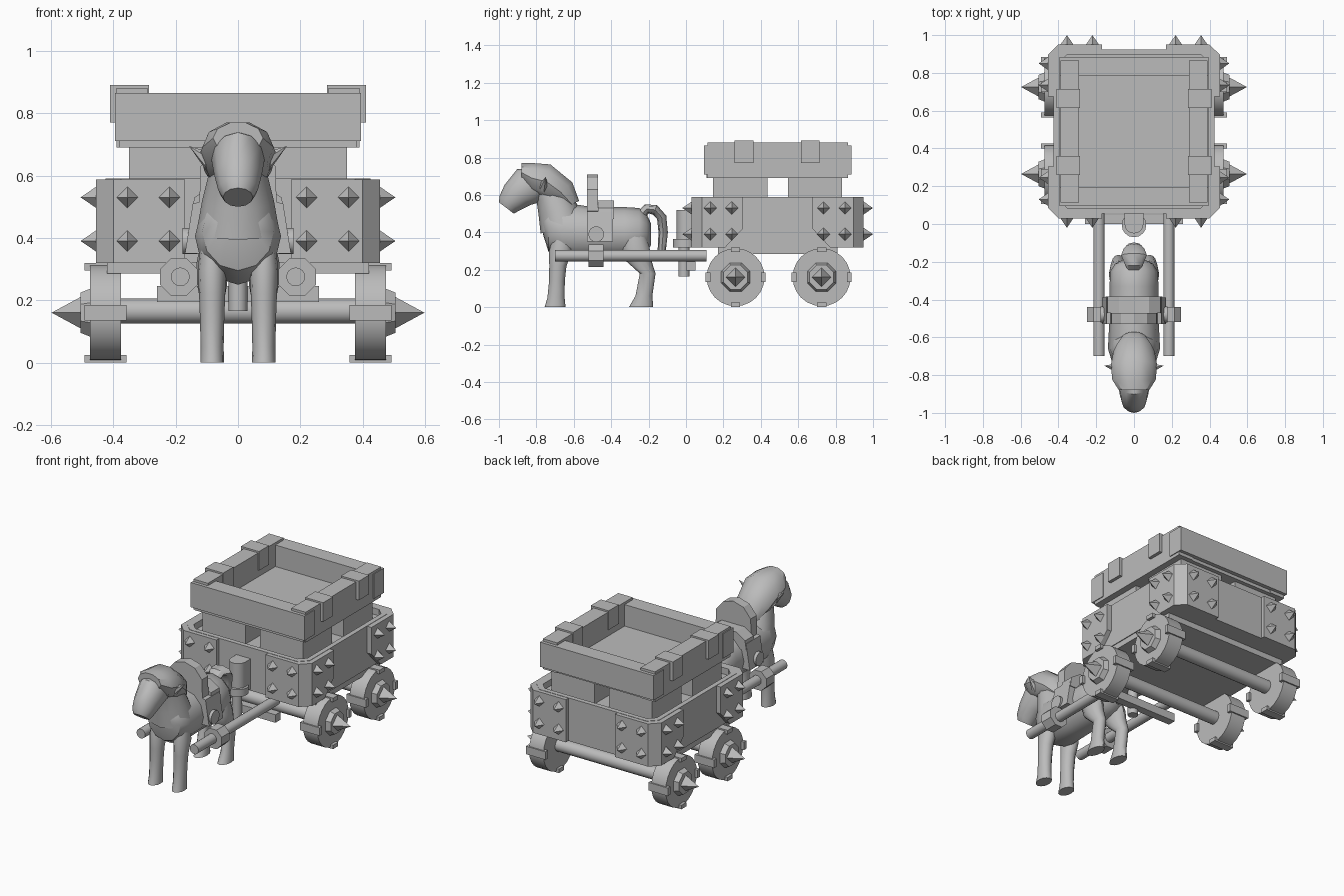
import bpy, bmesh, math
from mathutils import Vector

grey = bpy.data.materials.new("plain_grey")
grey.diffuse_color = (0.5, 0.5, 0.5, 1)


def finish(name, bm, smooth=False):
    bmesh.ops.recalc_face_normals(bm, faces=bm.faces)
    me = bpy.data.meshes.new(name)
    bm.to_mesh(me)
    bm.free()
    me.materials.append(grey)
    ob = bpy.data.objects.new(name, me)
    bpy.context.collection.objects.link(ob)
    if smooth:
        bpy.context.view_layer.objects.active = ob
        bpy.ops.object.select_all(action='DESELECT')
        ob.select_set(True)
        bpy.ops.object.shade_smooth_by_angle(angle=math.radians(40))
    return ob


def prism(name, pts, axis, a, b):
    """Extrude a 2D outline along an axis from a to b."""
    bm = bmesh.new()
    put = {'x': lambda p, t: (t, p[0], p[1]), 'y': lambda p, t: (p[0], t, p[1]),
           'z': lambda p, t: (p[0], p[1], t)}[axis]
    lo = [bm.verts.new(put(p, a)) for p in pts]
    hi = [bm.verts.new(put(p, b)) for p in pts]
    n = len(pts)
    bm.faces.new(lo)
    bm.faces.new(hi)
    for i in range(n):
        bm.faces.new((lo[i], lo[(i + 1) % n], hi[(i + 1) % n], hi[i]))
    return finish(name, bm)


def box(name, x0, x1, y0, y1, z0, z1):
    return prism(name, [(x0, y0), (x1, y0), (x1, y1), (x0, y1)], 'z', z0, z1)


def rod(name, start, end, r1, r2=None, segs=16, turn=0):
    """Cylinder, cone or pyramid between two points."""
    a, b = Vector(start), Vector(end)
    d = (b - a).normalized()
    u = Vector((0, 0, 1)) if abs(d.z) < 0.9 else Vector((0, 1, 0))
    v = d.cross(u)
    r2 = r1 if r2 is None else r2
    bm = bmesh.new()

    def ring(c, r):
        ang = [2 * math.pi * i / segs + turn for i in range(segs)]
        return [bm.verts.new(c + r * (u * math.cos(t) + v * math.sin(t))) for t in ang]
    lo = ring(a, r1)
    bm.faces.new(lo)
    hi = ring(b, r2) if r2 else None
    tip = None if r2 else bm.verts.new(b)
    if hi:
        bm.faces.new(hi)
    for i in range(segs):
        j = (i + 1) % segs
        bm.faces.new((lo[i], lo[j], hi[j], hi[i]) if hi else (lo[i], lo[j], tip))
    return finish(name, bm, segs > 8)


def loft(name, stations, x=0, segs=12):
    """Skin elliptical rings: y, z, half width, half depth, tilt in degrees."""
    bm = bmesh.new()
    rings = []
    for y, z, rx, rv, tilt in stations:
        c, s = math.cos(math.radians(tilt)), math.sin(math.radians(tilt))
        ring = []
        for i in range(segs):
            t = 2 * math.pi * i / segs
            k = rv * math.sin(t)
            ring.append(bm.verts.new((x + rx * math.cos(t), y + k * c, z + k * s)))
        rings.append(ring)
    for r, q in zip(rings, rings[1:]):
        for i in range(segs):
            j = (i + 1) % segs
            bm.faces.new((r[i], r[j], q[j], q[i]))
    bm.faces.new(rings[0])
    bm.faces.new(rings[-1])
    return finish(name, bm, True)


def plan(x, y0, y1, c):
    return [(x - c, y0), (x, y0 + c), (x, y1 - c), (x - c, y1),
            (c - x, y1), (-x, y1 - c), (-x, y0 + c), (c - x, y0)]


# Wagon body: solid base, lower hull and raised rim
prism("wagon_body", plan(0.425, 0.055, 0.925, 0.05), 'z', 0.32, 0.55)
box("lower_hull", -0.42, 0.42, 0.17, 0.81, 0.285, 0.33)
outer, inner = plan(0.425, 0.055, 0.925, 0.05), plan(0.395, 0.085, 0.895, 0.04)
for i in range(8):
    j = (i + 1) % 8
    prism("body_rim", [outer[i], outer[j], inner[j], inner[i]], 'z', 0.54, 0.59)

# Armoured corners with spikes
for sx in (-1, 1):
    for sy in (-1, 1):
        def P(x, d):
            return (sx * x, 0.49 + sy * (0.46 - d))
        path_out = [P(0.17, 0), P(0.40, 0), P(0.455, 0.055), P(0.455, 0.18)]
        path_in = [P(0.17, 0.04), P(0.38, 0.04), P(0.42, 0.075), P(0.42, 0.18)]
        prism("corner_plate", path_out + path_in[::-1], 'z', 0.32, 0.588)
        side = [(0.18, 0.32), (0.275, 0.42), (0.275, 0.588), (0.18, 0.588)]
        prism("corner_plate_wing", [(P(0, d)[1], z) for d, z in side], 'x', sx * 0.42, sx * 0.455)
        for z in (0.39, 0.53):
            for x in (0.22, 0.355):
                y = P(0, 0)[1]
                rod("end_spike", (sx * x, y, z), (sx * x, y + sy * 0.05, z), 0.034, 0, 4)
            for d in (0.10, 0.215):
                y = P(0, d)[1]
                rod("side_spike", (sx * 0.455, y, z), (sx * 0.505, y, z), 0.034, 0, 4)
        # Supports under the tray
        xs = sorted((sx * 0.05, sx * 0.35))
        ys = sorted((0.49 + sy * 0.055, 0.49 + sy * 0.345))
        box("tray_support", *xs, *ys, 0.54, 0.70)

# Open tray with clamps on its sides
box("tray_floor", -0.38, 0.38, 0.11, 0.86, 0.69, 0.73)
for s in (-1, 1):
    box("tray_side", *sorted((s * 0.29, s * 0.39)), 0.115, 0.865, 0.69, 0.88)
    ys = sorted((0.49 + s * 0.295, 0.49 + s * 0.395))
    box("tray_end", -0.395, 0.395, *ys, 0.71, 0.865)
    for y in (0.31, 0.665):
        box("tray_clamp", *sorted((s * 0.285, s * 0.41)), y - 0.05, y + 0.05, 0.77, 0.89)

# Axles and spiked wheels
for y in (0.265, 0.725):
    rod("axle", (-0.4, y, 0.165), (0.4, y, 0.165), 0.04)
    for s in (-1, 1):
        rod("wheel", (s * 0.375, y, 0.16), (s * 0.475, y, 0.16), 0.155, segs=24)
        rod("wheel_hub", (s * 0.47, y, 0.16), (s * 0.505, y, 0.16), 0.085, 0.07, 8, math.pi / 8)
        rod("hub_spike", (s * 0.50, y, 0.16), (s * 0.598, y, 0.16), 0.053, 0, 4)
        xs = sorted((s * 0.358, s * 0.493))
        for k in (-1, 1):
            box("tread_clamp", *xs, y - 0.025, y + 0.025,
                *sorted((0.16 + k * 0.135, 0.16 + k * 0.16)))
            box("tread_clamp", *xs, *sorted((y + k * 0.135, y + k * 0.16)), 0.135, 0.185)

# Hitch and drawbar
box("crossbar", -0.26, 0.26, 0.0, 0.05, 0.195, 0.245)
rod("hitch_pin", (0, -0.01, 0.165), (0, -0.01, 0.34), 0.03)
rod("hitch_collar", (0, -0.005, 0.32), (0, -0.005, 0.365), 0.065)
rod("hitch_post", (0, 0, 0.36), (0, 0, 0.52), 0.05)
box("hitch_mount", -0.05, 0.05, 0.0, 0.07, 0.33, 0.52)
for s in (-1, 1):
    rod("shaft", (s * 0.185, -0.70, 0.275), (s * 0.185, 0.11, 0.275), 0.03)
    rod("shaft_clamp", (s * 0.19, -0.52, 0.275), (s * 0.19, -0.44, 0.275), 0.065, segs=8, turn=math.pi / 8)
    rod("harness_bolt", (s * 0.13, -0.48, 0.39), (s * 0.178, -0.48, 0.39), 0.042)
    # Harness flaps down the flanks
    prism("harness_flap", [(s * x, z) for x, z in
          [(0.10, 0.35), (0.17, 0.35), (0.145, 0.51), (0.10, 0.52)]], 'y', -0.53, -0.39)

# Saddle arch and raised back board
prism("saddle", [(-0.15, 0.47), (0.15, 0.47), (0.14, 0.53), (0.08, 0.57),
                 (-0.08, 0.57), (-0.14, 0.53)], 'y', -0.47, -0.385)
prism("saddle_board", [(-0.125, 0.48), (0.125, 0.48), (0.12, 0.63), (0.07, 0.69), (0, 0.71),
                       (-0.07, 0.69), (-0.12, 0.63)], 'y', -0.53, -0.47)

# Horse: torso, neck, head and mane
loft("horse_torso", [(-0.765, 0.45, 0.065, 0.06, 90), (-0.735, 0.42, 0.115, 0.125, 90),
                     (-0.66, 0.405, 0.138, 0.155, 90), (-0.5, 0.395, 0.13, 0.14, 90),
                     (-0.33, 0.395, 0.13, 0.14, 90), (-0.25, 0.40, 0.125, 0.13, 90),
                     (-0.21, 0.395, 0.10, 0.10, 90), (-0.188, 0.39, 0.055, 0.06, 90)])
loft("horse_neck", [(-0.655, 0.42, 0.133, 0.125, 12), (-0.685, 0.52, 0.115, 0.107, 16),
                    (-0.715, 0.60, 0.095, 0.09, 22), (-0.755, 0.68, 0.075, 0.08, 28)])
loft("horse_head", [(-0.76, 0.67, 0.075, 0.075, 110), (-0.84, 0.65, 0.085, 0.108, 125),
                    (-0.90, 0.60, 0.076, 0.088, 143), (-0.945, 0.555, 0.064, 0.065, 143),
                    (-0.960, 0.53, 0.048, 0.05, 143)])
loft("mane", [(-0.88, 0.72, 0.08, 0.052, 90), (-0.825, 0.69, 0.115, 0.085, 92),
              (-0.745, 0.67, 0.122, 0.10, 78), (-0.67, 0.615, 0.108, 0.085, 40),
              (-0.61, 0.55, 0.07, 0.045, 25)], segs=10)
loft("tail", [(-0.25, 0.48, 0.03, 0.03, 120), (-0.21, 0.525, 0.05, 0.026, 115),
              (-0.165, 0.52, 0.068, 0.028, 70), (-0.13, 0.48, 0.055, 0.026, 20),
              (-0.122, 0.40, 0.04, 0.025, 0), (-0.13, 0.30, 0.015, 0.022, 0)], segs=8)

# Legs and ears
for s in (-1, 1):
    loft("front_leg", [(-0.655, 0.40, 0.035, 0.05, 0), (-0.67, 0.30, 0.046, 0.062, 0),
                       (-0.685, 0.22, 0.042, 0.046, 0), (-0.69, 0.14, 0.039, 0.042, 0),
                       (-0.695, 0.05, 0.037, 0.046, 0), (-0.70, 0.0, 0.038, 0.056, 0)], s * 0.083)
    loft("hind_leg", [(-0.28, 0.42, 0.03, 0.05, 0), (-0.27, 0.32, 0.05, 0.075, 0),
                      (-0.255, 0.25, 0.048, 0.07, 0),
                      (-0.205, 0.18, 0.035, 0.042, 0), (-0.225, 0.06, 0.035, 0.045, 0),
                      (-0.24, 0.0, 0.038, 0.065, 0)], s * 0.083)
    rod("ear", (s * 0.10, -0.76, 0.645), (s * 0.157, -0.75, 0.695), 0.032, 0, 6)
